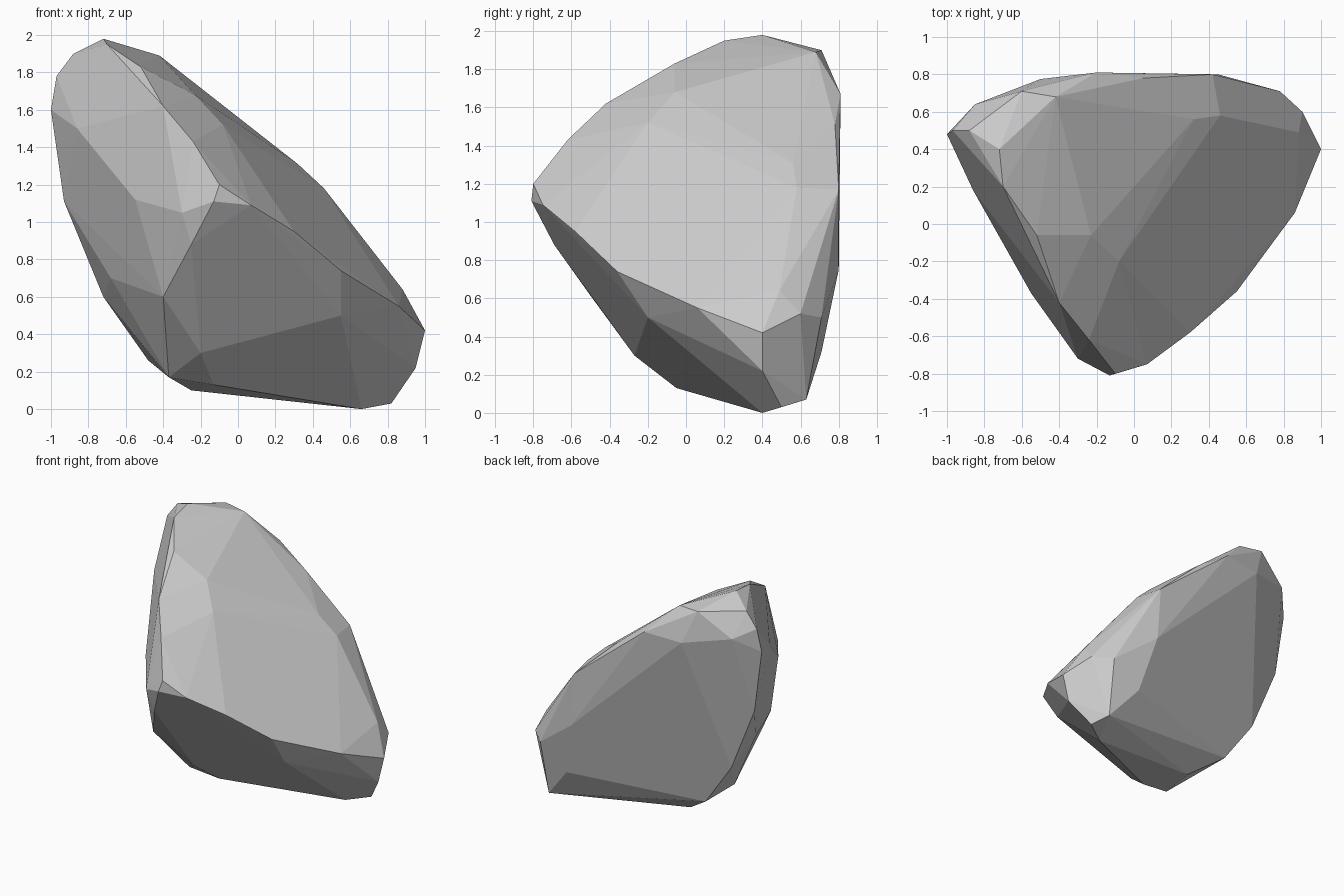
import bpy, bmesh, math

# Corner groups of the boulder: each one is a short run of chipped corners
crown = [(-.72,.40,1.98), (-.42,.68,1.89), (-.60,.71,1.90), (-.20,.81,1.67),
         (-.88,.50,1.90), (-.97,.50,1.78), (-1,.48,1.60), (-.85,.64,1.72),
         (-.50,.775,1.65), (-.70,.20,1.95), (-.52,-.06,1.83)]
front_ridge = [(-.40,-.42,1.62), (-.24,-.62,1.43), (-.10,-.80,1.20),
               (-.13,-.81,1.11), (-.30,-.72,1.05), (-.25,-.69,.88),
               (.07,-.75,1.09), (.30,-.58,.95), (.55,-.36,.74)]
left_side = [(-.86,.18,1.50), (-.55,-.37,1.12), (-.93,.47,1.11),
             (-.72,.46,.60), (-.68,.10,.70), (-.40,-.49,.60)]
base = [(-.48,.44,.26), (-.37,-.08,.17), (-.25,.30,.10), (-.20,-.27,.30),
        (-.13,-.05,.13), (.66,.40,0), (.82,.50,.03), (.76,.63,.07),
        (.55,-.20,.50)]
right_end = [(.86,.06,.55), (1,.40,.42), (.95,.40,.22), (.90,.60,.52),
             (.78,.71,.50), (.42,.80,1.17), (.46,.58,1.18), (.32,.56,1.31),
             (.05,.78,1.51), (.60,.62,.97), (.88,.49,.64), (.55,.71,.32),
             (.45,.80,.75)]
upper_face = [(-.08,-.20,1.52), (-.23,-.06,1.68)]

# Wrap the corners in a faceted skin and merge nearly flat triangles
bm = bmesh.new()
for group in (crown, front_ridge, left_side, base, right_end, upper_face):
    for p in group:
        bm.verts.new(p)
bmesh.ops.convex_hull(bm, input=bm.verts[:])
loose = [v for v in bm.verts if not v.link_faces]
bmesh.ops.delete(bm, geom=loose, context='VERTS')
bmesh.ops.dissolve_limit(bm, angle_limit=math.radians(2),
                         verts=bm.verts[:], edges=bm.edges[:])
bmesh.ops.recalc_face_normals(bm, faces=bm.faces[:])

mesh = bpy.data.meshes.new("boulder")
bm.to_mesh(mesh)
bm.free()
boulder = bpy.data.objects.new("boulder", mesh)
bpy.context.collection.objects.link(boulder)
